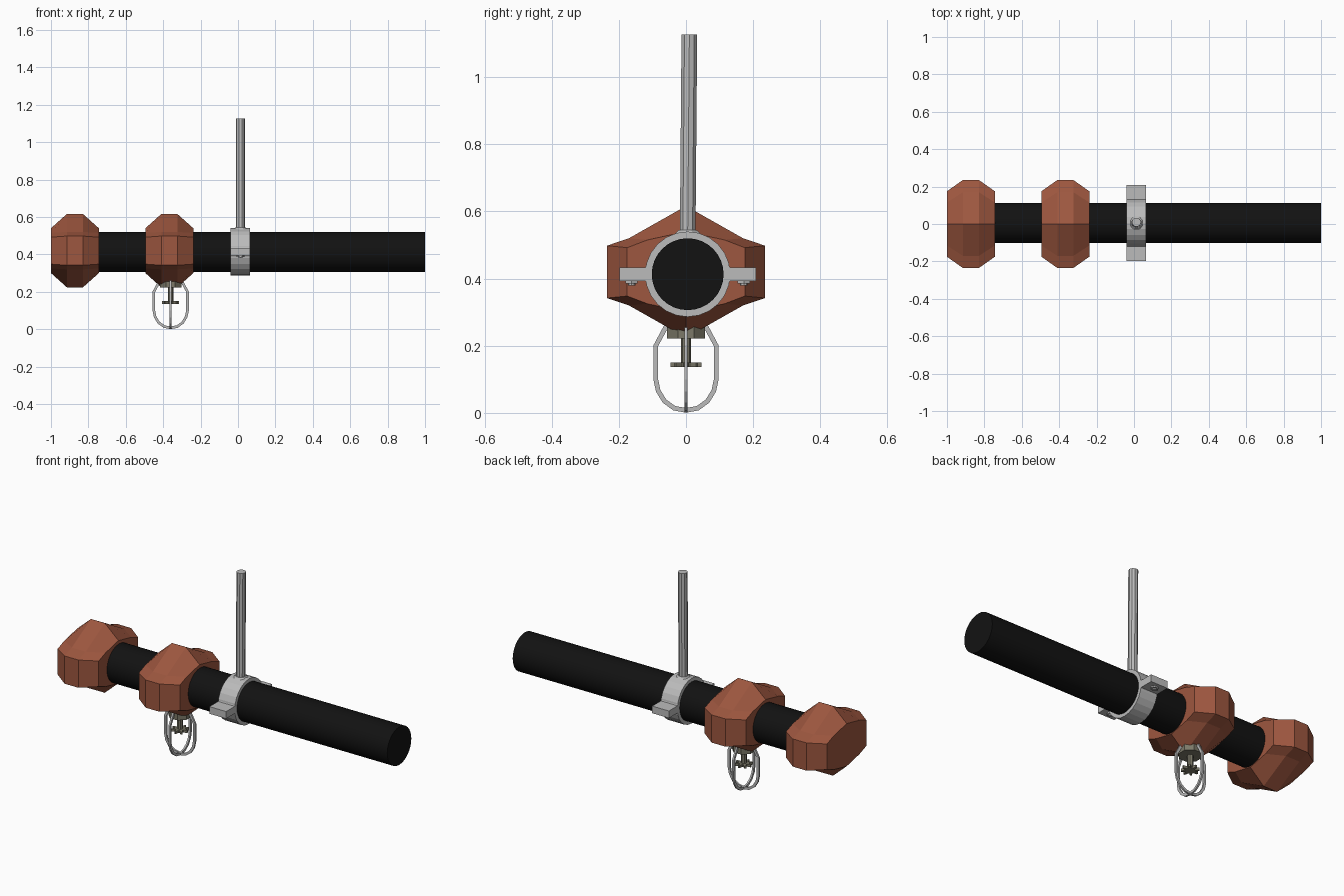
import bpy, bmesh, math
from mathutils import Vector

if "Cube" in bpy.data.objects:
    bpy.data.objects.remove(bpy.data.objects["Cube"])

CX, CY, CZ = 0.013, 0.005, 0.413   # clamp centre / pipe axis


def mat(name, r, g, b):
    m = bpy.data.materials.new(name)
    m.diffuse_color = (r, g, b, 1)
    m.use_nodes = True
    m.node_tree.nodes["Principled BSDF"].inputs["Base Color"].default_value = m.diffuse_color
    return m


BLACK = mat("black_paint", 0.006, 0.006, 0.006)
RUST = mat("red_fitting", 0.34, 0.095, 0.05)
BRASS = mat("dull_brass", 0.2, 0.19, 0.14)
STEEL = mat("steel", 0.5, 0.5, 0.5)


def loft(name, rings, m, closed=False, smooth=False):
    """Skin a list of equal-length point rings; cap the ends unless closed."""
    bm = bmesh.new()
    vs = [[bm.verts.new(p) for p in r] for r in rings]
    n, k = len(vs), len(vs[0])
    for i in range(n if closed else n - 1):
        a, b = vs[i], vs[(i + 1) % n]
        for j in range(k):
            bm.faces.new((a[j], a[(j + 1) % k], b[(j + 1) % k], b[j]))
    if not closed:
        bm.faces.new(vs[0])
        bm.faces.new(vs[-1])
    bmesh.ops.recalc_face_normals(bm, faces=bm.faces)
    me = bpy.data.meshes.new(name)
    bm.to_mesh(me)
    bm.free()
    me.materials.append(m)
    ob = bpy.data.objects.new(name, me)
    bpy.context.collection.objects.link(ob)
    if smooth:
        bpy.ops.object.select_all(action='DESELECT')
        ob.select_set(True)
        bpy.context.view_layer.objects.active = ob
        bpy.ops.object.shade_smooth_by_angle()
    return ob


def circle(n, r, start=0.0):
    return [(r * math.cos(start + math.tau * i / n), r * math.sin(start + math.tau * i / n))
            for i in range(n)]


def upright(name, x, y, z0, z1, outline, m, lean=0.0):
    return loft(name, [[(x + a, y + b, z0) for a, b in outline],
                       [(x + a, y + b + lean, z1) for a, b in outline]], m)


# Main pipe
c = circle(32, 0.107)
loft("pipe", [[(x, CY + a, CZ + b) for a, b in c] for x in (-0.95, 1.0)], BLACK, smooth=True)


# Faceted pipe fittings: small ends, wide middle band with side bosses
def section(x, quarter):
    right = quarter + [(y, -z) for y, z in reversed(quarter[1:-1])] + [(0, -quarter[0][1])]
    ring = right + [(-y, z) for y, z in reversed(right[1:-1])]
    return [(x, y, 0.42 + z) for y, z in ring]


end = [(0, 0.12), (0.115, 0.095), (0.175, 0.072), (0.175, 0)]
mid = [(0, 0.196), (0.17, 0.1), (0.235, 0.078), (0.235, 0)]
for name, x in (("end_fitting", -0.872), ("tee_fitting", -0.367)):
    loft(name, [section(x - 0.128, end), section(x - 0.043, mid),
                section(x + 0.043, mid), section(x + 0.128, end)], RUST)

# Sprinkler head: collar, stem and toothed deflector
SX = -0.36
upright("head_collar", SX, 0, 0.222, 0.29, circle(8, 0.062, math.pi / 8), BRASS)
upright("head_stem", SX, 0, 0.14, 0.23, circle(8, 0.015), BRASS)
teeth = []
for i in range(32):
    r = 0.046 if i % 4 < 2 else 0.026
    t = math.tau * (i - 0.5) / 32
    teeth.append((r * math.cos(t), r * math.sin(t)))
upright("deflector", SX, 0, 0.136, 0.15, teeth, BRASS)

# Wire cage: two crossed flat-band loops
half = [(0.055, 0.265), (0.09, 0.2), (0.09, 0.1), (0.083, 0.066), (0.064, 0.035),
        (0.035, 0.014), (0, 0.0075)]
path = [Vector(p) for p in half + [(-a, z) for a, z in reversed(half[:-1])]]
for name, across in (("cage_loop_side", False), ("cage_loop_front", True)):
    rings = []
    for i, p in enumerate(path):
        t = (path[min(i + 1, len(path) - 1)] - path[max(i - 1, 0)]).normalized()
        nrm = Vector((t.y, -t.x)) * 0.007
        ring = []
        for s, w in ((1, 1), (1, -1), (-1, -1), (-1, 1)):
            q, w = p + nrm * s, w * 0.005
            ring.append((SX + q.x, w, q.y) if across else (SX + w, q.x, q.y))
        rings.append(ring)
    loft(name, rings, STEEL)

# Clamp ring around the pipe
rings = []
for i in range(24):
    t = math.tau * i / 24
    rings.append([(CX + dx, CY + r * math.cos(t), CZ + r * math.sin(t))
                  for dx, r in ((-0.052, 0.106), (-0.052, 0.127), (0.052, 0.127), (0.052, 0.106))])
loft("clamp_ring", rings, STEEL, closed=True)

# Clamp ears with flared roots, and their bolts
ear = [(0.108, 0.055), (0.126, 0.02), (0.203, 0.02), (0.203, -0.02), (0.126, -0.02), (0.108, -0.055)]
for side, s in (("front", -1), ("back", 1)):
    loft("clamp_ear_" + side, [[(CX + dx, CY + s * y, CZ + z) for y, z in ear]
                               for dx in (-0.052, 0.052)], STEEL)
    upright("bolt_head_" + side, CX, CY + s * 0.167, 0.386, 0.4, circle(6, 0.021), STEEL)
    upright("bolt_end_" + side, CX, CY + s * 0.167, 0.38, 0.4, circle(8, 0.011), STEEL)

# Rod boss and hanger rod
loft("rod_boss", [[(CX + a, CY + b, z) for a, b in circle(8, r, math.pi / 8)]
                  for z, r in ((0.525, 0.05), (0.545, 0.028))], STEEL)
upright("hanger_rod", 0.013, 0.005, 0.53, 1.127, circle(10, 0.0245), STEEL, lean=0.005)
